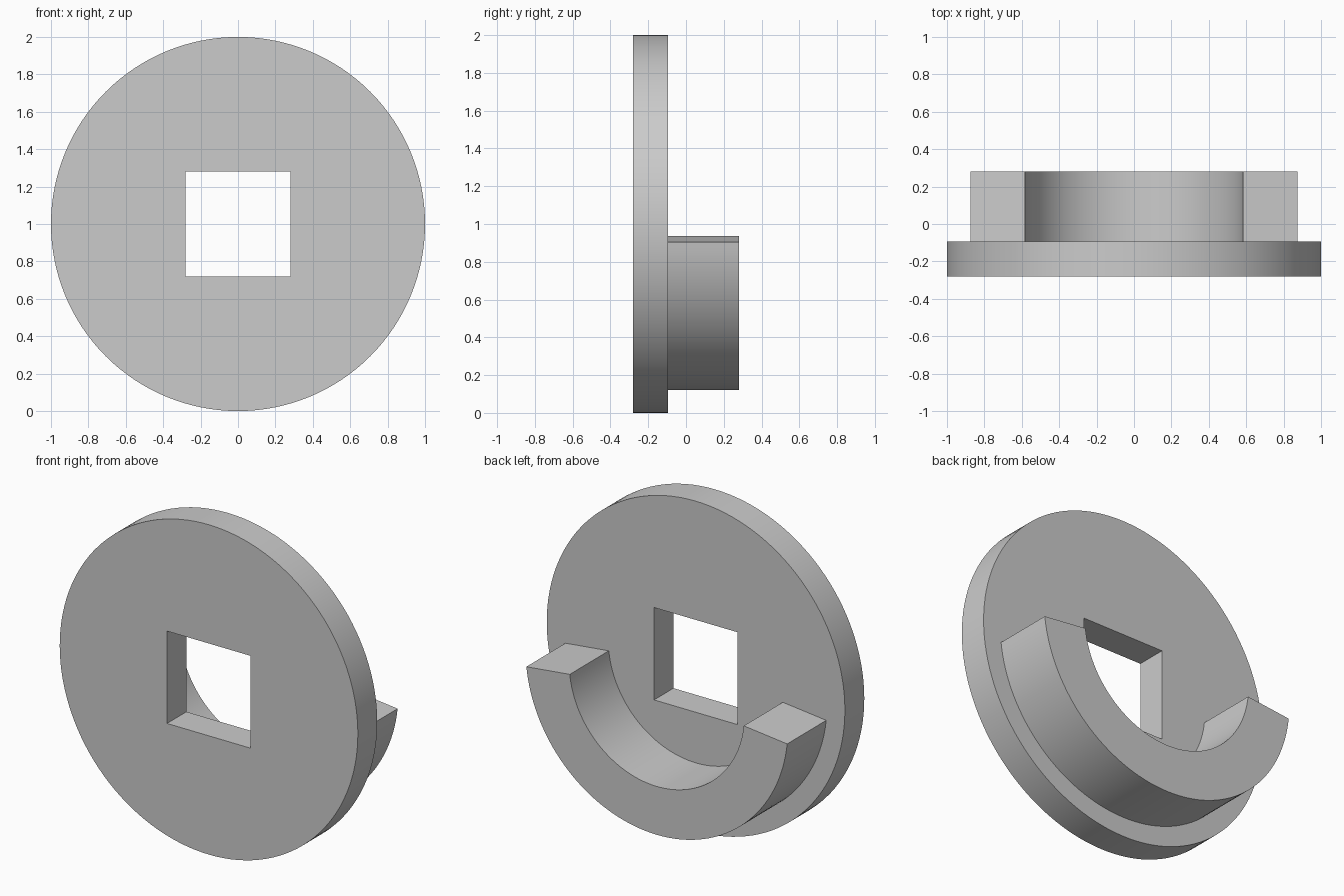
import bpy, bmesh, math

cube = bpy.data.objects.get("Cube")
if cube:
    bpy.data.objects.remove(cube, do_unlink=True)

grey = bpy.data.materials.new("plain grey")
grey.use_nodes = True
colour = (0.6, 0.6, 0.6, 1)
grey.diffuse_color = colour
grey.node_tree.nodes["Principled BSDF"].inputs["Base Color"].default_value = colour

CENTRE_Z = 1.0
FRONT, STEP, BACK = -0.28, -0.094, 0.28


def arc(radius, start, end, steps):
    """Points (x, z) along an arc around the disc axis."""
    angles = [start + (end - start) * i / steps for i in range(steps + 1)]
    return [(radius * math.cos(a), CENTRE_Z + radius * math.sin(a)) for a in angles]


def extrude_outline(name, outline, y0, y1):
    """Solid made by pushing a closed x-z outline along y."""
    bm = bmesh.new()
    face = bm.faces.new([bm.verts.new((x, y0, z)) for x, z in outline])
    moved = bmesh.ops.extrude_face_region(bm, geom=[face])["geom"]
    verts = [v for v in moved if isinstance(v, bmesh.types.BMVert)]
    bmesh.ops.translate(bm, verts=verts, vec=(0, y1 - y0, 0))
    bmesh.ops.recalc_face_normals(bm, faces=bm.faces)
    mesh = bpy.data.meshes.new(name)
    bm.to_mesh(mesh)
    bm.free()
    mesh.materials.append(grey)
    obj = bpy.data.objects.new(name, mesh)
    bpy.context.collection.objects.link(obj)
    return obj


def smooth(obj):
    bpy.ops.object.select_all(action="DESELECT")
    obj.select_set(True)
    bpy.context.view_layer.objects.active = obj
    bpy.ops.object.shade_smooth_by_angle(angle=math.radians(30))


# Round plate
disc = extrude_outline("disc", arc(1.0, 0, math.tau, 128)[:-1], FRONT, STEP)

# Square hole through the plate
half = 0.28
square = [(sx * half, CENTRE_Z + sz * half)
          for sx, sz in ((-1, -1), (1, -1), (1, 1), (-1, 1))]
cutter = extrude_outline("square_hole_cutter", square, FRONT - 0.1, STEP + 0.1)
cut = disc.modifiers.new("square hole", "BOOLEAN")
cut.operation = "DIFFERENCE"
cut.solver = "EXACT"
cut.object = cutter
bpy.context.view_layer.objects.active = disc
bpy.ops.object.modifier_apply(modifier=cut.name)
bpy.data.objects.remove(cutter, do_unlink=True)

# Lower half-ring ledge on the back, with radial end faces
tilt = math.radians(6.2)
start, end = math.pi + tilt, math.tau - tilt
ring = arc(0.88, start, end, 64) + arc(0.587, end, start, 64)
ledge = extrude_outline("half_ring_ledge", ring, STEP, BACK)

for part in (disc, ledge):
    smooth(part)
